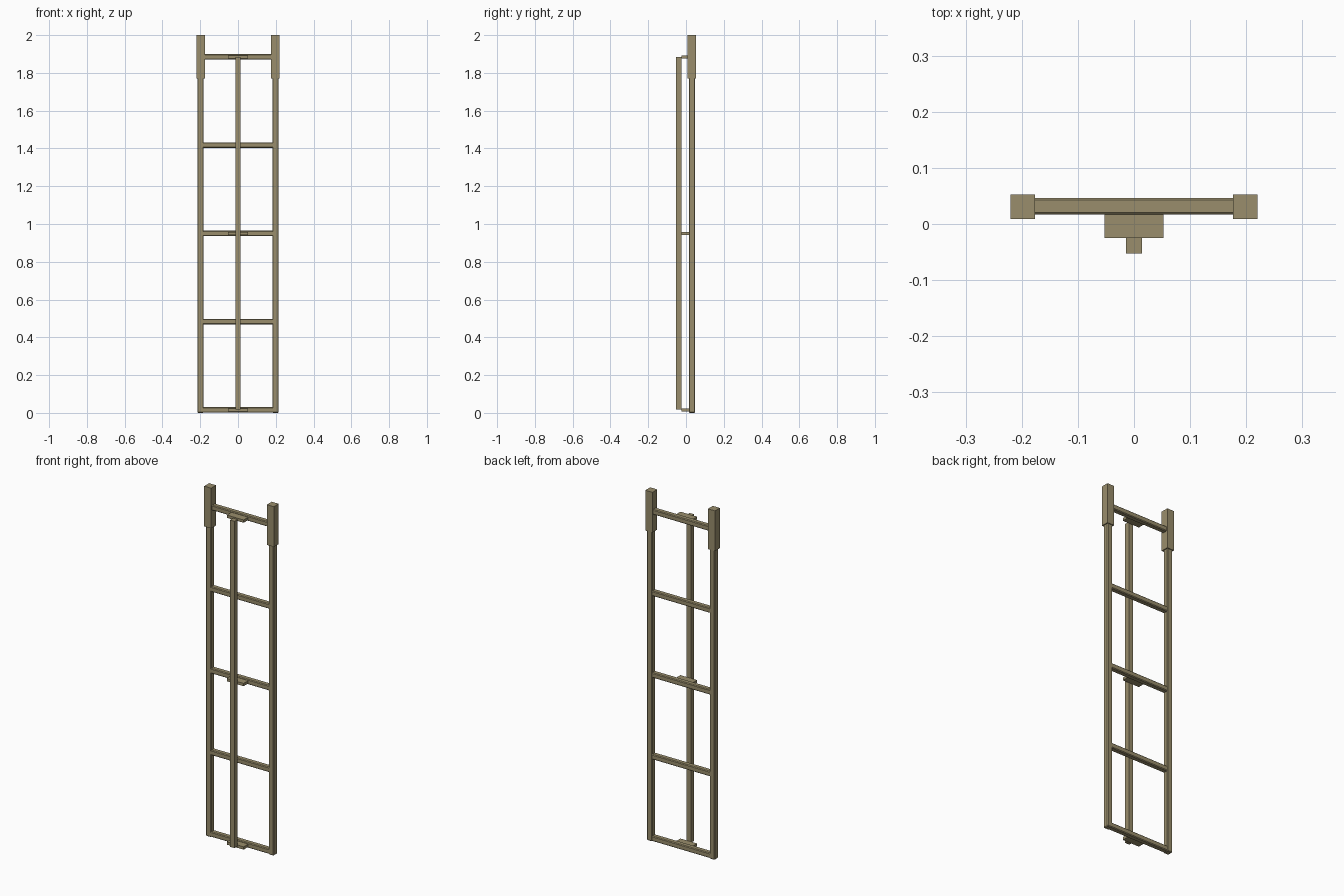
import bpy, bmesh

if "Cube" in bpy.data.objects:
    bpy.data.objects.remove(bpy.data.objects["Cube"])


def box(name, x, y, z, bevel=0.0):
    """Box from (min, max) ranges, with optional small flat chamfer."""
    bm = bmesh.new()
    bmesh.ops.create_cube(bm, size=1)
    for v in bm.verts:
        for i, (a, b) in enumerate((x, y, z)):
            v.co[i] = a if v.co[i] < 0 else b
    if bevel:
        bmesh.ops.bevel(bm, geom=bm.edges[:], offset=bevel, segments=1, affect='EDGES')
    me = bpy.data.meshes.new(name)
    bm.to_mesh(me)
    bm.free()
    ob = bpy.data.objects.new(name, me)
    bpy.context.collection.objects.link(ob)
    me.materials.append(mat)
    return ob


mat = bpy.data.materials.new("drab_metal")
mat.diffuse_color = (0.32, 0.27, 0.15, 1)
mat.use_nodes = True
mat.node_tree.nodes["Principled BSDF"].inputs["Base Color"].default_value = mat.diffuse_color

# Side rails with thicker sleeves at the top
for side, s in (("left", -1), ("right", 1)):
    cx = s * 0.198
    box(side + "_rail", (cx - 0.0165, cx + 0.0165), (0.015, 0.048), (0, 1.985), 0.004)
    box(side + "_top_sleeve", (cx - 0.022, cx + 0.022), (0.009, 0.053), (1.77, 2.0))

# Evenly spaced rungs, every second one carrying a bracket
for i in range(5):
    z = 0.0165 + i * 0.467
    box(f"rung_{i}", (-0.198, 0.198), (0.0165, 0.0465), (z - 0.0145, z + 0.0145), 0.004)
    if i % 2 == 0:
        box(f"bracket_{i}", (-0.053, 0.053), (-0.025, 0.0175), (z - 0.008, z + 0.008))

# Slim vertical bar in front
box("front_bar", (-0.014, 0.014), (-0.053, -0.0245), (0.018, 1.885))
